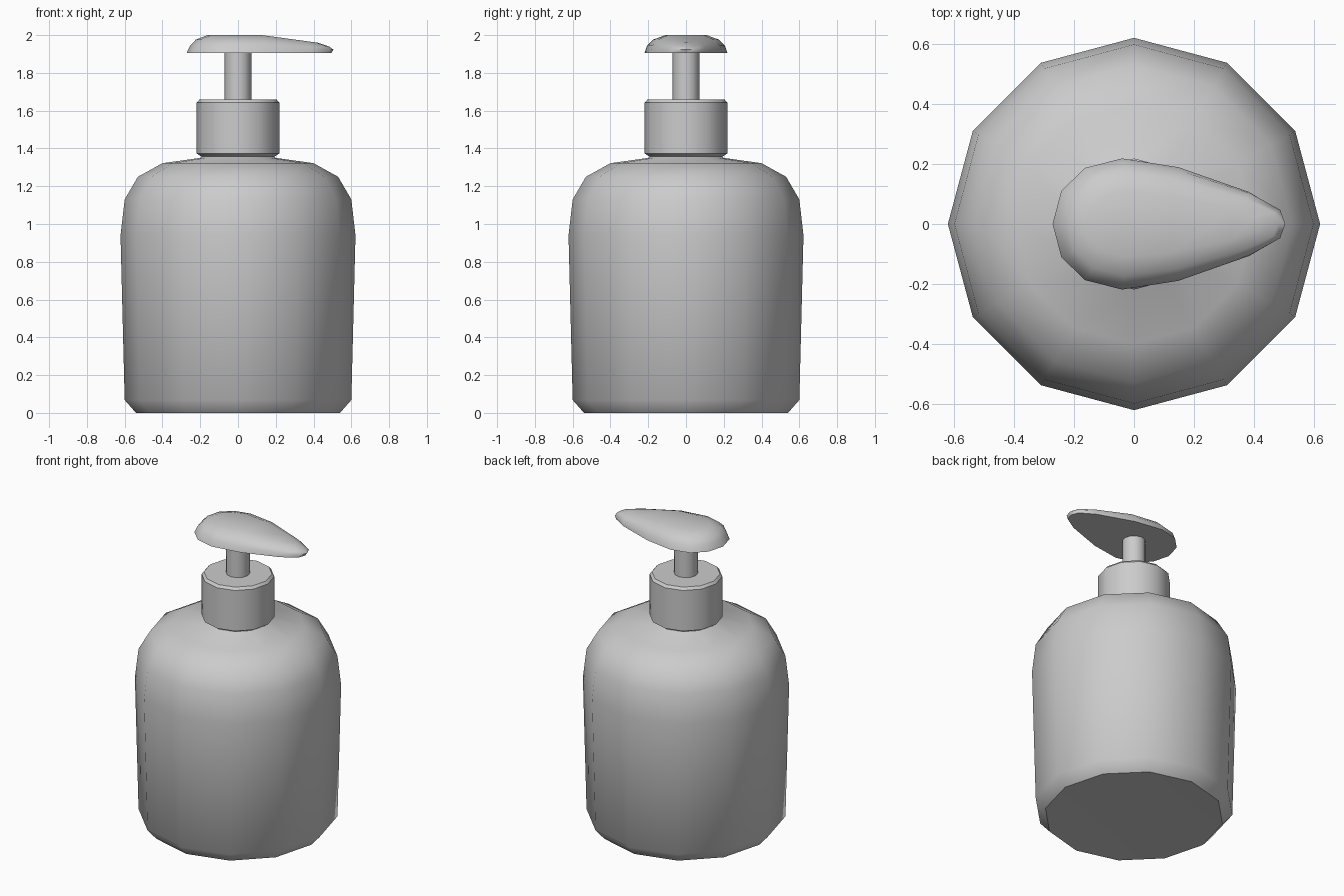
import bpy
import bmesh
from math import cos, sin, pi, radians

cube = bpy.data.objects.get("Cube")
if cube:
    bpy.data.objects.remove(cube, do_unlink=True)

SIDES = 12

grey = bpy.data.materials.new("plain grey")
grey.use_nodes = True
colour = (0.6, 0.6, 0.6, 1)
grey.diffuse_color = colour
grey.node_tree.nodes["Principled BSDF"].inputs["Base Color"].default_value = colour


def finish(bm, name, angle):
    bmesh.ops.recalc_face_normals(bm, faces=bm.faces)
    mesh = bpy.data.meshes.new(name)
    bm.to_mesh(mesh)
    bm.free()
    mesh.materials.append(grey)
    obj = bpy.data.objects.new(name, mesh)
    bpy.context.collection.objects.link(obj)
    bpy.ops.object.select_all(action="DESELECT")
    obj.select_set(True)
    bpy.context.view_layer.objects.active = obj
    bpy.ops.object.shade_smooth_by_angle(angle=radians(angle))
    return obj


def bridge(bm, rings):
    for low, high in zip(rings, rings[1:]):
        n = len(low)
        for i in range(n):
            j = (i + 1) % n
            bm.faces.new((low[i], low[j], high[j], high[i]))


def lathe(name, profile):
    """Turn (radius, height) points into a closed twelve-sided part."""
    bm = bmesh.new()
    rings = []
    for r, z in profile:
        rings.append([bm.verts.new((r * cos(2 * pi * i / SIDES),
                                    r * sin(2 * pi * i / SIDES), z))
                      for i in range(SIDES)])
    bridge(bm, rings)
    bm.faces.new(rings[0])
    bm.faces.new(rings[-1])
    return finish(bm, name, 40)


# Bottle with chamfered foot, rounded shoulder and short neck
lathe("bottle", [(0.29, 0.006), (0.54, 0), (0.6, 0.068), (0.622, 0.94),
                 (0.6, 1.13), (0.53, 1.25), (0.4, 1.322), (0.2, 1.35),
                 (0.17, 1.38)])

# Screw collar and pump stem
lathe("collar", [(0.19, 1.355), (0.219, 1.373), (0.219, 1.642), (0.205, 1.658)])
lathe("pump_stem", [(0.071, 1.64), (0.071, 1.915)])

# Pump head: teardrop outline, domed above, flat below, spout towards +x
half = [(0.485, 0.05), (0.39, 0.107), (0.15, 0.19), (-0.04, 0.219),
        (-0.165, 0.187), (-0.243, 0.11)]
outline = [(0.502, 0)] + half + [(-0.272, 0)] + [(x, -y) for x, y in reversed(half)]
BASE = 1.905


def dome_height(x):
    return 0.095 - 0.138 * max(0, x - 0.13)


bm = bmesh.new()
rings = []
# spout scale, back scale, width scale, share of the dome height
for spout, back, width, rise in [(0.985, 1, 1, 0), (1.007, 0.93, 0.94, 0.42),
                                 (0.96, 0.82, 0.79, 0.75), (0.84, 0.59, 0.5, 1)]:
    ring = []
    for x, y in outline:
        px = x * (spout if x > 0 else back)
        ring.append(bm.verts.new((px, y * width, BASE + rise * dome_height(px))))
    rings.append(ring)
bridge(bm, rings)

# Close the top and underside with strips running across the head
n = len(outline)
for ring in (rings[0], rings[-1]):
    bm.faces.new((ring[0], ring[1], ring[n - 1]))
    for i in range(1, n // 2 - 1):
        bm.faces.new((ring[i], ring[i + 1], ring[n - i - 1], ring[n - i]))
    bm.faces.new((ring[n // 2 - 1], ring[n // 2], ring[n // 2 + 1]))
finish(bm, "pump_head", 60)
